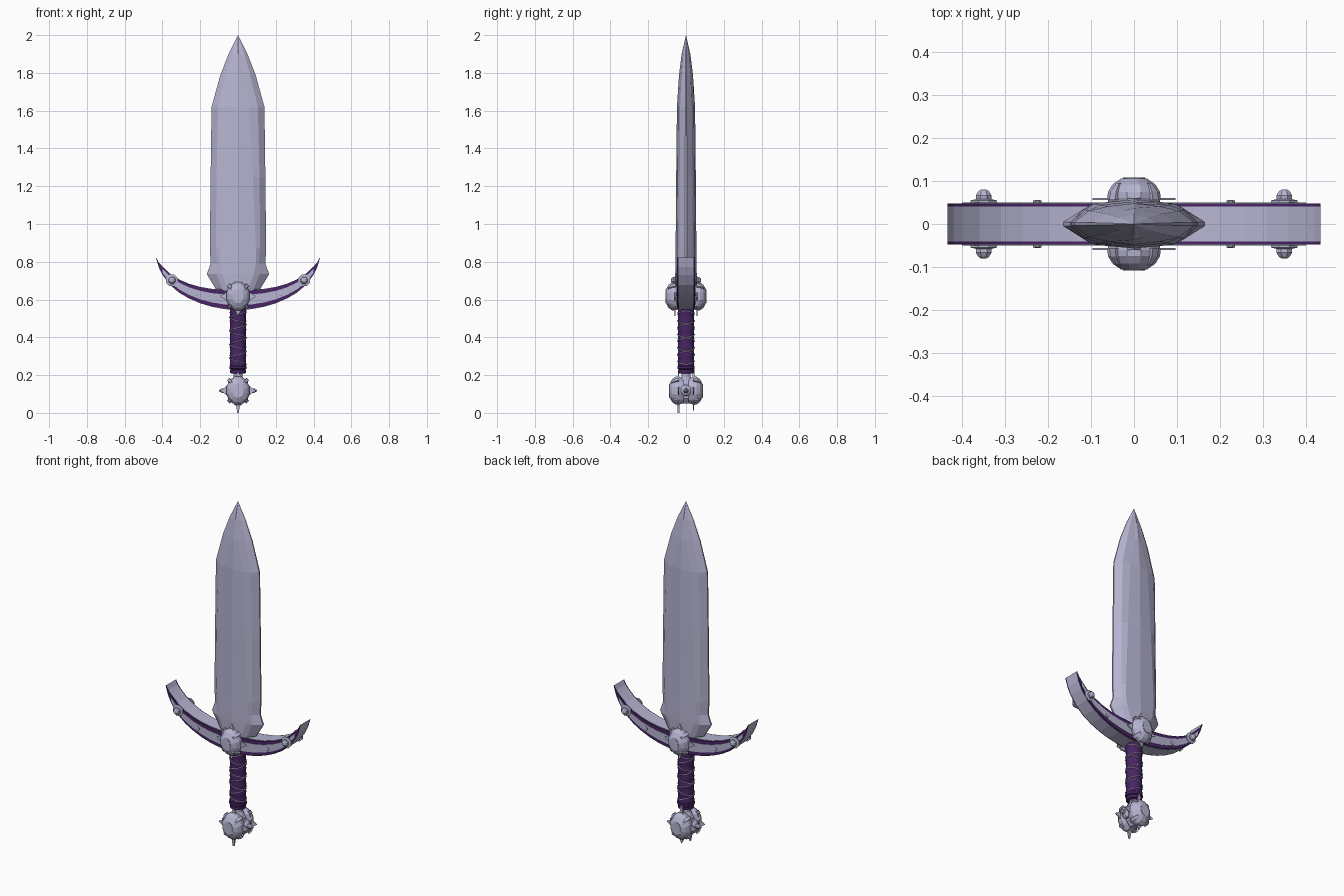
import bpy, bmesh
from math import pi, sin, cos, radians
from mathutils import Matrix, Vector

cube = bpy.data.objects.get("Cube")
if cube:
    bpy.data.objects.remove(cube)


def material(name, rgb):
    m = bpy.data.materials.new(name)
    m.use_nodes = True
    m.diffuse_color = (*rgb, 1)
    m.node_tree.nodes["Principled BSDF"].inputs["Base Color"].default_value = (*rgb, 1)
    return m


steel = material("pale steel", (0.47, 0.46, 0.64))
purple = material("purple leather", (0.065, 0.018, 0.13))
thread = material("silver thread", (0.5, 0.48, 0.6))


def finish(name, bm, mat, matrix=Matrix(), smooth=False):
    bmesh.ops.recalc_face_normals(bm, faces=bm.faces)
    bm.transform(matrix)
    mesh = bpy.data.meshes.new(name)
    bm.to_mesh(mesh)
    bm.free()
    mesh.materials.append(mat)
    ob = bpy.data.objects.new(name, mesh)
    bpy.context.collection.objects.link(ob)
    if smooth:
        bpy.context.view_layer.objects.active = ob
        bpy.ops.object.select_all(action='DESELECT')
        ob.select_set(True)
        bpy.ops.object.shade_smooth_by_angle(angle=radians(40))
    return ob


def loft(name, rings, mat, matrix=Matrix(), smooth=False):
    """Skin a list of equal closed rings and cap both ends."""
    bm = bmesh.new()
    rows = [[bm.verts.new(p) for p in ring] for ring in rings]
    n = len(rows[0])
    for a, b in zip(rows, rows[1:]):
        for i in range(n):
            j = (i + 1) % n
            bm.faces.new((a[i], a[j], b[j], b[i]))
    bm.faces.new(rows[0])
    bm.faces.new(rows[-1])
    bmesh.ops.remove_doubles(bm, verts=bm.verts, dist=1e-5)
    return finish(name, bm, mat, matrix, smooth)


def lathe(name, profile, sides, mat, matrix=Matrix(), stretch=1, smooth=False):
    """Profile is (radius, height); stretch lengthens the local y direction."""
    turns = [2 * pi * (i + 0.5) / sides for i in range(sides)]
    rings = [[(r * cos(a), r * sin(a) * stretch, h) for a in turns] for r, h in profile]
    return loft(name, rings, mat, matrix, smooth)


def prism(name, outline, low, high, mat, matrix=Matrix()):
    return loft(name, [[(x, y, h) for x, y in outline] for h in (low, high)], mat, matrix)


def facing(side, x, z):
    """Local z points out of the front (-1) or back (1); local y stays vertical."""
    return Matrix.Translation((x, 0, z)) @ Matrix.Rotation(-side * pi / 2, 4, 'X')


# Blade: height, half width, bevel line, fuller line, half thickness
stations = [
    (0.58, 0.07, 0.05, 0.03, 0.050), (0.66, 0.12, 0.085, 0.055, 0.056),
    (0.735, 0.165, 0.115, 0.085, 0.057), (0.79, 0.145, 0.11, 0.094, 0.056),
    (0.87, 0.149, 0.117, 0.094, 0.055), (1.25, 0.145, 0.114, 0.079, 0.052),
    (1.62, 0.14, 0.105, 0.06, 0.048), (1.79, 0.093, 0.065, 0.02, 0.037),
    (1.9, 0.05, 0.034, 0.009, 0.023), (2.0, 0, 0, 0, 0)]
rings = []
for z, w, b, f, t in stations:
    half = [(w, 0.08 * t), (b, 0.64 * t), (f, 0.86 * t), (0, t)]
    front = half + [(-x, y) for x, y in reversed(half[:-1])]
    rings.append([(x, y, z) for x, y in front] + [(x, -y, z) for x, y in reversed(front)])
loft("blade", rings, steel)

# Crescent guard: x, lower edge, upper edge
arc = [(0, 0.545, 0.65), (0.07, 0.549, 0.652), (0.14, 0.562, 0.657), (0.2, 0.58, 0.667),
       (0.26, 0.606, 0.684), (0.31, 0.635, 0.706), (0.36, 0.677, 0.738),
       (0.4, 0.731, 0.775), (0.42, 0.772, 0.798), (0.434, 0.82, 0.823)]


def guard_rings(trim, depth, reach, offset=0):
    pts = [p for p in arc if p[0] <= reach]
    span = [(-x, a, b) for x, a, b in reversed(pts[1:])] + pts
    out = []
    for x, a, b in span:
        d = (b - a) * trim
        out.append([(x, offset - depth, a + d), (x, offset + depth, a + d),
                    (x, offset + depth, b - d), (x, offset - depth, b - d)])
    return out


loft("guard_core", guard_rings(0, 0.041, 1), steel)
for side, label in ((-1, "front"), (1, "back")):
    loft(f"guard_trim_{label}", guard_rings(0.03, 0.004, 1, side * 0.044), purple)
    loft(f"guard_panel_{label}", guard_rings(0.24, 0.004, 0.41, side * 0.046), steel)
    for sx in (-1, 1):
        # Rivets and domed studs along each arm
        lathe("guard_rivet", [(0.011, 0.045), (0.011, 0.054), (0.006, 0.056)], 8, steel,
              facing(side, sx * 0.225, 0.628))
        lathe("guard_stud", [(0.033, 0.05), (0.033, 0.055), (0.019, 0.058), (0.02, 0.066),
                             (0.014, 0.076), (0.007, 0.08)], 8, steel,
              facing(side, sx * 0.35, 0.702))


def boss(name, side, z, base):
    """Faceted oval dome on a pointed plate, held by claws."""
    place = facing(side, 0, z) @ Matrix.Translation((0, 0, base))
    star = []
    for i in range(16):
        a = i * pi / 8
        r = (0.097, 0.06, 0.072, 0.06)[i % 4]
        star.append((r * cos(a), r * sin(a) * 1.08))
    prism(name + "_plate", star, 0, 0.005, steel, place)
    lathe(name + "_dome", [(0.055, -0.025), (0.064, 0.004), (0.063, 0.018), (0.052, 0.036),
                           (0.031, 0.05)], 12, steel, place, 1.22)
    prism(name + "_cap", [(0.026 * cos(i * pi / 6), 0.036 * sin(i * pi / 6)) for i in range(12)],
          0.049, 0.052, steel, place)
    for i in range(4):
        a = pi / 4 + i * pi / 2
        rings = []
        for r, h, w in ((0.072, 0, 0.01), (0.068, 0.02, 0.009), (0.053, 0.04, 0.004)):
            mid = Vector((cos(a) * r, sin(a) * r * 1.2, h))
            across = Vector((-sin(a), cos(a), 0)) * w
            inward = Vector((cos(a), sin(a), 0)) * -0.012
            rings.append([mid - across, mid + across, mid + across + inward,
                          mid - across + inward])
        loft(name + "_claw", rings, steel, place)


for side, label in ((-1, "front"), (1, "back")):
    boss(f"guard_boss_{label}", side, 0.617, 0.056)
    boss(f"pommel_boss_{label}", side, 0.118, 0.037)
    # Long point hanging below each pommel plate
    prism("pommel_point", [(-0.014, -0.05), (0.014, -0.05), (0.004, -0.118), (-0.004, -0.118)],
          0.034, 0.044, steel, facing(side, 0, 0.118))

# Pommel core with a spiked stud on each side
lathe("pommel_core", [(0.02, 0.05), (0.042, 0.075), (0.045, 0.118), (0.042, 0.16),
                      (0.026, 0.19), (0.026, 0.215)], 12, steel)
for sx in (-1, 1):
    out = Matrix.Translation((0, 0, 0.118)) @ Matrix.Rotation(sx * pi / 2, 4, 'Y')
    lathe("pommel_side_stud", [(0.032, 0.04), (0.032, 0.055), (0.022, 0.066), (0.014, 0.07),
                               (0.013, 0.085), (0.004, 0.1)], 8, steel, out)

# Grip: a gently ribbed leather column with a collar
ribs = 7
profile = []
for i in range(ribs * 4 + 1):
    profile.append((0.0415 + 0.003 * sin(i * pi / 4) ** 2, 0.235 + 0.32 * i / (ribs * 4)))
lathe("grip", profile, 20, purple, smooth=True)
lathe("grip_collar", [(0.034, 0.208), (0.043, 0.212), (0.043, 0.226), (0.038, 0.23),
                      (0.047, 0.234), (0.047, 0.246), (0.041, 0.252)], 16, purple, smooth=True)

# Crossed thread wound both ways round the grip
for turn, label in ((1, "right"), (-1, "left")):
    curve = bpy.data.curves.new("grip_thread_" + label, 'CURVE')
    curve.dimensions = '3D'
    curve.bevel_depth = 0.0025
    curve.bevel_resolution = 1
    line = curve.splines.new('POLY')
    steps = 120
    line.points.add(steps)
    for i, p in enumerate(line.points):
        a = turn * 2 * pi * 4 * i / steps
        p.co = (0.0445 * cos(a), 0.0445 * sin(a), 0.255 + 0.285 * i / steps, 1)
    curve.materials.append(thread)
    bpy.context.collection.objects.link(bpy.data.objects.new(curve.name, curve))
